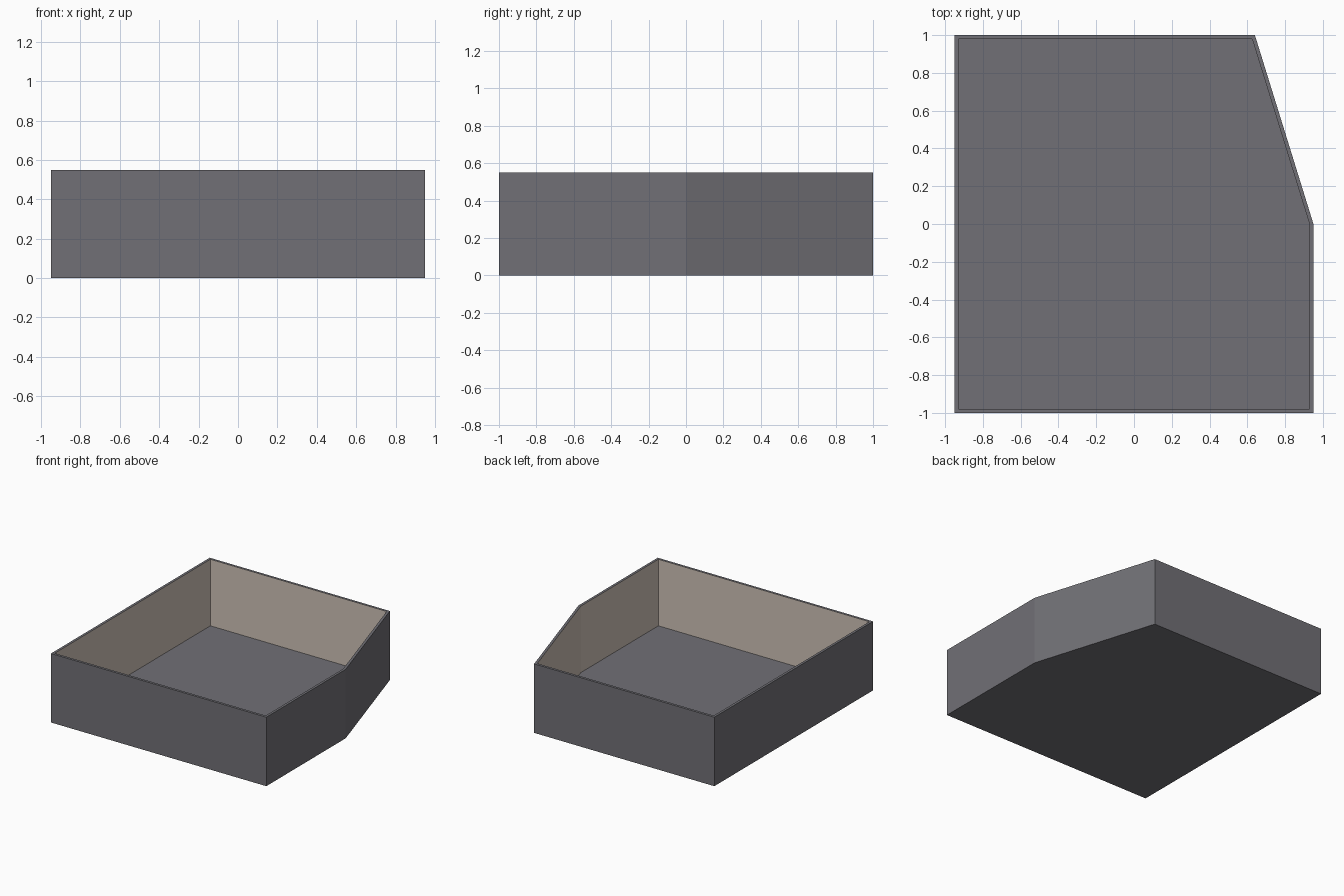
import bpy
import bmesh

HEIGHT = 0.55
WALL = 0.02
FLOOR = 0.02

cube = bpy.data.objects.get("Cube")
if cube:
    bpy.data.objects.remove(cube)


def make_material(name, rgb):
    mat = bpy.data.materials.new(name)
    mat.use_nodes = True
    color = (*rgb, 1.0)
    mat.diffuse_color = color
    bsdf = next(n for n in mat.node_tree.nodes if n.type == "BSDF_PRINCIPLED")
    bsdf.inputs["Base Color"].default_value = color
    return mat


grey = make_material("slate grey", (0.165, 0.162, 0.180))
tan = make_material("warm tan", (0.62, 0.54, 0.47))

# Footprint with one slanted side
outline = [(-0.95, -1), (0.95, -1), (0.95, 0), (0.64, 1), (-0.95, 1)]

bm = bmesh.new()
base = bm.faces.new([bm.verts.new((x, y, 0)) for x, y in outline])

# Outer walls
geom = bmesh.ops.extrude_face_region(bm, geom=[base], use_keep_orig=True)["geom"]
top = next(g for g in geom if isinstance(g, bmesh.types.BMFace))
bmesh.ops.translate(bm, vec=(0, 0, HEIGHT),
                    verts=[g for g in geom if isinstance(g, bmesh.types.BMVert)])
bmesh.ops.recalc_face_normals(bm, faces=bm.faces[:])

# Rim of even width
bmesh.ops.inset_region(bm, faces=[top], thickness=WALL, use_even_offset=True)

# Hollow: sink the inset face down to the floor
geom = bmesh.ops.extrude_face_region(bm, geom=[top])["geom"]
floor = next(g for g in geom if isinstance(g, bmesh.types.BMFace))
bmesh.ops.translate(bm, vec=(0, 0, FLOOR - HEIGHT), verts=floor.verts[:])
if top.is_valid:
    bmesh.ops.delete(bm, geom=[top], context="FACES_ONLY")
bmesh.ops.recalc_face_normals(bm, faces=bm.faces[:])

# Inner walls are the side faces bordering the floor
for edge in floor.edges:
    for face in edge.link_faces:
        if face != floor:
            face.material_index = 1

mesh = bpy.data.meshes.new("tray")
bm.to_mesh(mesh)
bm.free()
mesh.materials.append(grey)
mesh.materials.append(tan)
tray = bpy.data.objects.new("tray", mesh)
bpy.context.collection.objects.link(tray)
